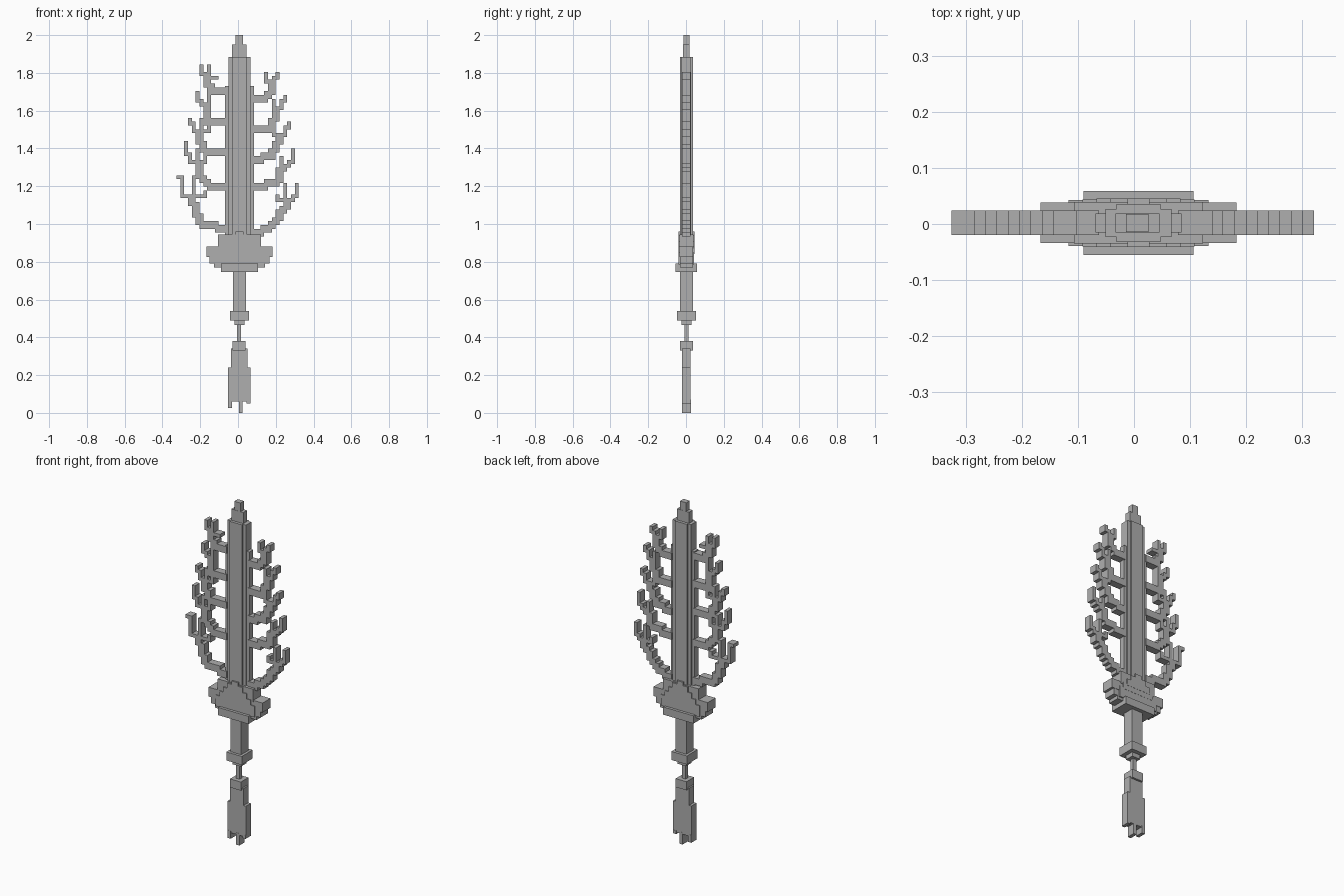
import bpy, bmesh
from mathutils import Matrix, Vector

cube = bpy.data.objects.get("Cube")
if cube:
    bpy.data.objects.remove(cube, do_unlink=True)

grey = bpy.data.materials.new("plain grey")
grey.use_nodes = True
COLOUR = (0.43, 0.43, 0.43, 1)
grey.diffuse_color = COLOUR
grey.node_tree.nodes["Principled BSDF"].inputs["Base Color"].default_value = COLOUR

CX, CY = 0.008, 0.002   # middle line of the sword
V = 0.02025             # size of one block


def finish(name, bm):
    mesh = bpy.data.meshes.new(name)
    bm.to_mesh(mesh)
    bm.free()
    mesh.materials.append(grey)
    ob = bpy.data.objects.new(name, mesh)
    bpy.context.collection.objects.link(ob)


def stack(name, tiers, cx=CX):
    """Boxes given as half width, half depth, bottom, top."""
    bm = bmesh.new()
    for w, d, z0, z1 in tiers:
        m = Matrix.Translation(Vector((cx, CY, (z0 + z1) / 2))) @ Matrix.Diagonal((2 * w, 2 * d, z1 - z0, 1))
        bmesh.ops.create_cube(bm, size=1, matrix=m)
    finish(name, bm)


def stroke(points, brush):
    """Blocks covered by a square brush drawn along a path."""
    cells = set()
    for (u0, v0), (u1, v1) in zip(points, points[1:]):
        steps = max(abs(u1 - u0), abs(v1 - v0), 1)
        for i in range(steps + 1):
            u = round(u0 + (u1 - u0) * i / steps)
            v = round(v0 + (v1 - v0) * i / steps)
            cells |= {(u + a, v + b) for a in range(brush) for b in range(brush)}
    return cells


def block_sheet(name, cells, side, half=0.022, base=0.934):
    """Extrude blocks into a sheet, keeping only its outer faces."""
    bm = bmesh.new()

    def quad(corners):
        bm.faces.new([bm.verts.new((CX + side * (0.07 + u * V), CY + y * half, base + v * V))
                      for u, y, v in corners])

    for u, v in cells:
        ring = [(u, v), (u + 1, v), (u + 1, v + 1), (u, v + 1)]
        for y in (-1, 1):
            quad([(p, y, q) for p, q in ring])
        for i, (du, dv) in enumerate(((0, -1), (1, 0), (0, 1), (-1, 0))):
            if (u + du, v + dv) not in cells:
                (a, b), (c, d) = ring[i], ring[(i + 1) % 4]
                quad([(a, -1, b), (c, -1, d), (c, 1, d), (a, 1, b)])
    bmesh.ops.remove_doubles(bm, verts=bm.verts, dist=V / 100)
    bmesh.ops.recalc_face_normals(bm, faces=bm.faces)
    finish(name, bm)


def branch(name, side, limb, outer, *inner):
    """A thick limb growing from the blade, a hooked outer prong and straight inner prongs."""
    cells = stroke(limb, 2)
    eu, ev = limb[-1][0], limb[-1][1] + 1
    u, turn, tip = outer
    cells |= stroke([(eu, ev), (u - 1, ev), (u - 1, turn), (u, turn), (u, tip)], 1)
    for u, tip in inner:
        cells |= stroke([(eu, ev), (u, ev), (u, tip)], 1)
    block_sheet(name, cells, side)


# Blade: thin edges, thicker core, raised ridge and stepped tip
stack("blade_edges", [(0.077, 0.017, 0.92, 1.73)])
stack("blade_core", [(0.059, 0.025, 0.92, 1.885)])
stack("blade_ridge", [(0.039, 0.034, 0.92, 1.885)])
stack("blade_tip", [(0.039, 0.017, 1.88, 1.95), (0.02, 0.016, 1.94, 2.0)], 0.006)

# Guard: bottom plate, stepped wings and a fan-shaped boss
stack("guard_plate", [(0.098, 0.057, 0.745, 0.79)])
stack("guard_wings", [(0.135, 0.034, 0.77, 0.82), (0.16, 0.034, 0.79, 0.825),
                      (0.175, 0.036, 0.825, 0.88), (0.115, 0.037, 0.87, 0.945)])
stack("guard_boss", [(0.125, 0.041, 0.785, 0.85), (0.1, 0.042, 0.84, 0.88),
                     (0.075, 0.043, 0.87, 0.91), (0.05, 0.043, 0.9, 0.94),
                     (0.02, 0.043, 0.93, 0.96)])

# Grip and pommel
stack("grip", [(0.035, 0.034, 0.53, 0.75)])
stack("pommel", [(0.05, 0.05, 0.49, 0.54), (0.027, 0.026, 0.465, 0.49)])

# Hanging tassel with ragged ends
stack("tassel_cord", [(0.011, 0.01, 0.37, 0.47)], 0.005)
stack("tassel_knot", [(0.035, 0.035, 0.33, 0.38)], 0.006)
stack("tassel_body", [(0.044, 0.023, 0.24, 0.34), (0.059, 0.023, 0.06, 0.24)], 0.006)
for label, x, low in (("right", -0.042, 0.025), ("middle", 0.014, 0.0), ("left", 0.055, 0.05)):
    stack("tassel_end_" + label, [(0.01, 0.024, low, 0.07)], x)

# Branches on the right edge, lowest first, in blocks outward and upward
branch("right_branch_lowest", -1, [(0, 1), (4, 2), (6, 3), (7, 6), (8, 9)], (12, 15, 15), (8, 15), (5, 11))
branch("right_branch_low", -1, [(0, 12), (3, 12), (5, 14), (6, 16), (6, 18)], (10, 21, 24), (7, 22), (5, 21))
branch("right_branch_middle", -1, [(0, 21), (4, 21), (6, 24), (6, 26)], (9, 29, 30), (6, 30), (4, 28))
branch("right_branch_high", -1, [(0, 29), (4, 29), (4, 33)], (7, 35, 37), (4, 36))
branch("right_branch_highest", -1, [(0, 37), (3, 37), (4, 40)], (6, 42, 44), (4, 44), (2, 41))

# Branches on the left edge, lowest first
branch("left_branch_lowest", 1, [(0, 0), (3, 1), (6, 4), (7, 6), (8, 8)], (11, 10, 13), (8, 13), (6, 10))
branch("left_branch_low", 1, [(0, 12), (5, 13), (6, 15), (7, 17)], (10, 19, 22), (7, 20))
branch("left_branch_middle", 1, [(0, 19), (4, 20), (5, 22), (6, 25)], (9, 28, 29), (5, 28))
branch("left_branch_high", 1, [(0, 27), (3, 27), (5, 30), (5, 32)], (8, 35, 36), (5, 35))
branch("left_branch_highest", 1, [(0, 35), (2, 35), (4, 37), (4, 39)], (6, 41, 42), (3, 42))
